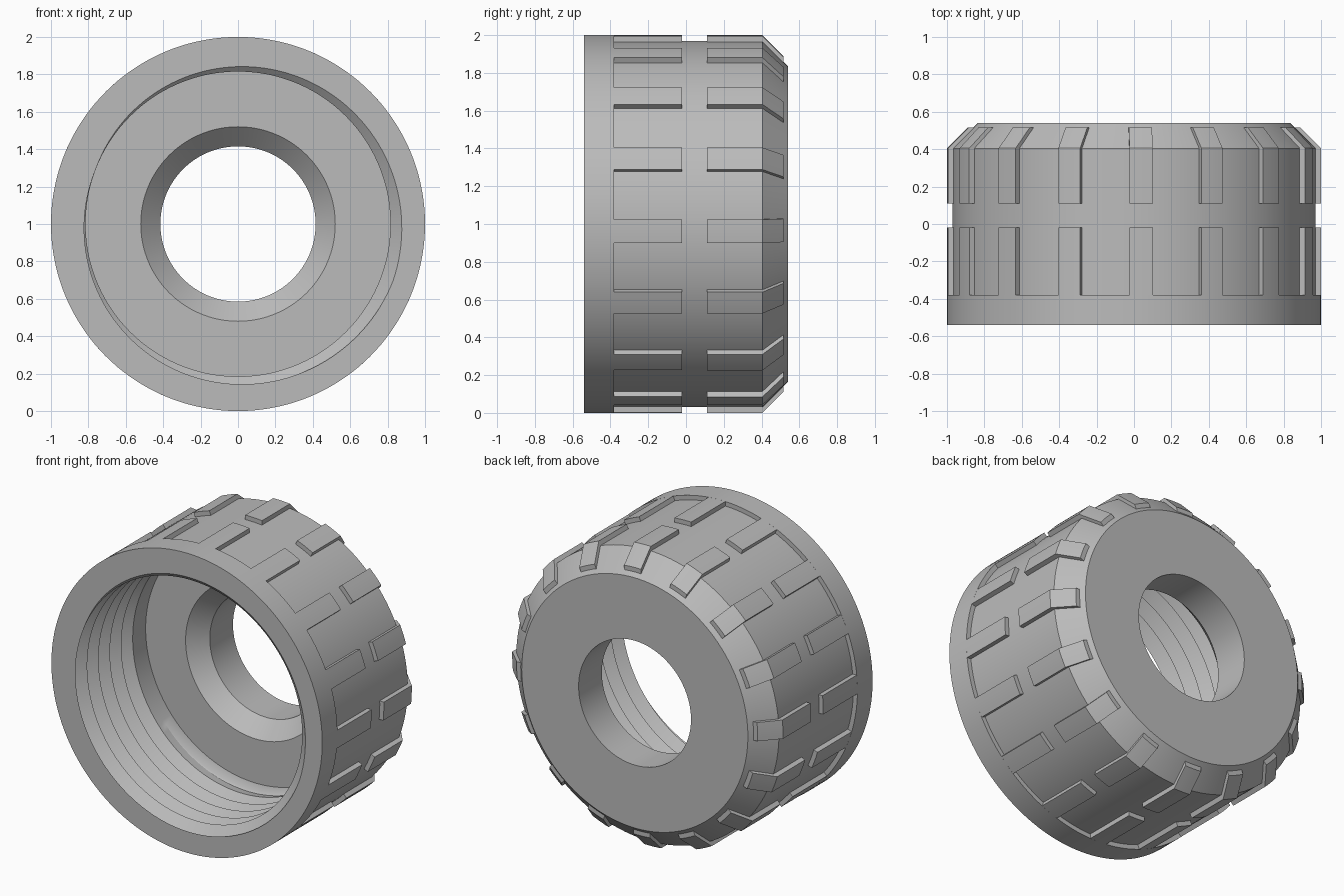
import bpy, bmesh
from math import sin, cos, pi, sqrt, radians

if "Cube" in bpy.data.objects:
    bpy.data.objects.remove(bpy.data.objects["Cube"])

# Single grey finish
grey = bpy.data.materials.new("plain_grey")
grey.use_nodes = True
colour = (0.5, 0.5, 0.5, 1)
grey.diffuse_color = colour
grey.node_tree.nodes["Principled BSDF"].inputs["Base Color"].default_value = colour


def finish(bm, name):
    bmesh.ops.recalc_face_normals(bm, faces=bm.faces)
    mesh = bpy.data.meshes.new(name)
    bm.to_mesh(mesh)
    bm.free()
    mesh.materials.append(grey)
    ob = bpy.data.objects.new(name, mesh)
    bpy.context.collection.objects.link(ob)
    bpy.ops.object.select_all(action='DESELECT')
    ob.select_set(True)
    bpy.context.view_layer.objects.active = ob
    bpy.ops.object.shade_smooth_by_angle(angle=radians(30))
    return ob


FRONT, BACK = -0.54, 0.54
BORE, DEPTH, PITCH, THREAD_END = 0.815, 0.068, 0.12, 0.1
START = radians(110)          # where the groove root meets the front rim


def thread_point(angle, row):
    """Radius and y of one ridge or root of the helical groove."""
    shift = PITCH * (angle - START) / (2 * pi)
    y = FRONT + shift + (row - 4) * PITCH / 2
    y = min(max(y, FRONT), THREAD_END)
    phase = (y - FRONT - shift) / PITCH
    wave = 1 - 2 * abs(phase - round(phase))
    fade = min(1, (THREAD_END - y) / PITCH)
    return BORE + DEPTH * wave * fade, y


# Cap body: threaded bore, floor, tapered hole, back, chamfer, wall, flange
after_thread = [(BORE, 0.19), (0.52, 0.19), (0.415, 0.295), (0.415, BACK),
                (0.835, BACK), (0.97, 0.405), (0.97, -0.38), (1, -0.38), (1, FRONT)]
SEGMENTS, ROWS = 144, 18
bm = bmesh.new()
columns = []
for i in range(SEGMENTS + 1):
    a = 2 * pi * i / SEGMENTS
    section = [thread_point(a, k) for k in range(ROWS)] + after_thread
    columns.append([bm.verts.new((r * sin(a), y, 1 + r * cos(a))) for r, y in section])
count = len(columns[0])
for left, right in zip(columns, columns[1:]):
    for k in range(count):
        n = (k + 1) % count
        bm.faces.new((left[k], left[n], right[n], right[k]))
bmesh.ops.remove_doubles(bm, verts=bm.verts, dist=0.0002)
bmesh.ops.dissolve_degenerate(bm, edges=bm.edges, dist=0.0002)
finish(bm, "threaded_cap_body")


def grip_lugs(name, section, lugs=16, half_width=0.062, steps=4):
    """Parallel-sided raised pads, repeated around the wall."""
    bm = bmesh.new()
    for j in range(lugs):
        a = radians(2.2) + 2 * pi * j / lugs
        rings = []
        for s in range(steps + 1):
            t = half_width * (2 * s / steps - 1)
            ring = []
            for y, r in section:
                h = sqrt(r * r - t * t)
                ring.append(bm.verts.new((t * cos(a) + h * sin(a), y,
                                          1 + h * cos(a) - t * sin(a))))
            rings.append(ring)
        for p, q in zip(rings, rings[1:]):
            for k in range(len(section)):
                n = (k + 1) % len(section)
                bm.faces.new((p[k], p[n], q[n], q[k]))
        bm.faces.new(rings[0])
        bm.faces.new(rings[-1])
    return finish(bm, name)


# Front row joins the flange, back row folds over the chamfer
grip_lugs("front_grip_lugs", [(-0.39, 0.95), (-0.39, 0.9995), (-0.02, 0.9995), (-0.02, 0.95)])
grip_lugs("back_grip_lugs", [(0.11, 0.95), (0.11, 1), (0.405, 1), (0.515, 0.89),
                             (0.515, 0.83), (0.40, 0.94)])
